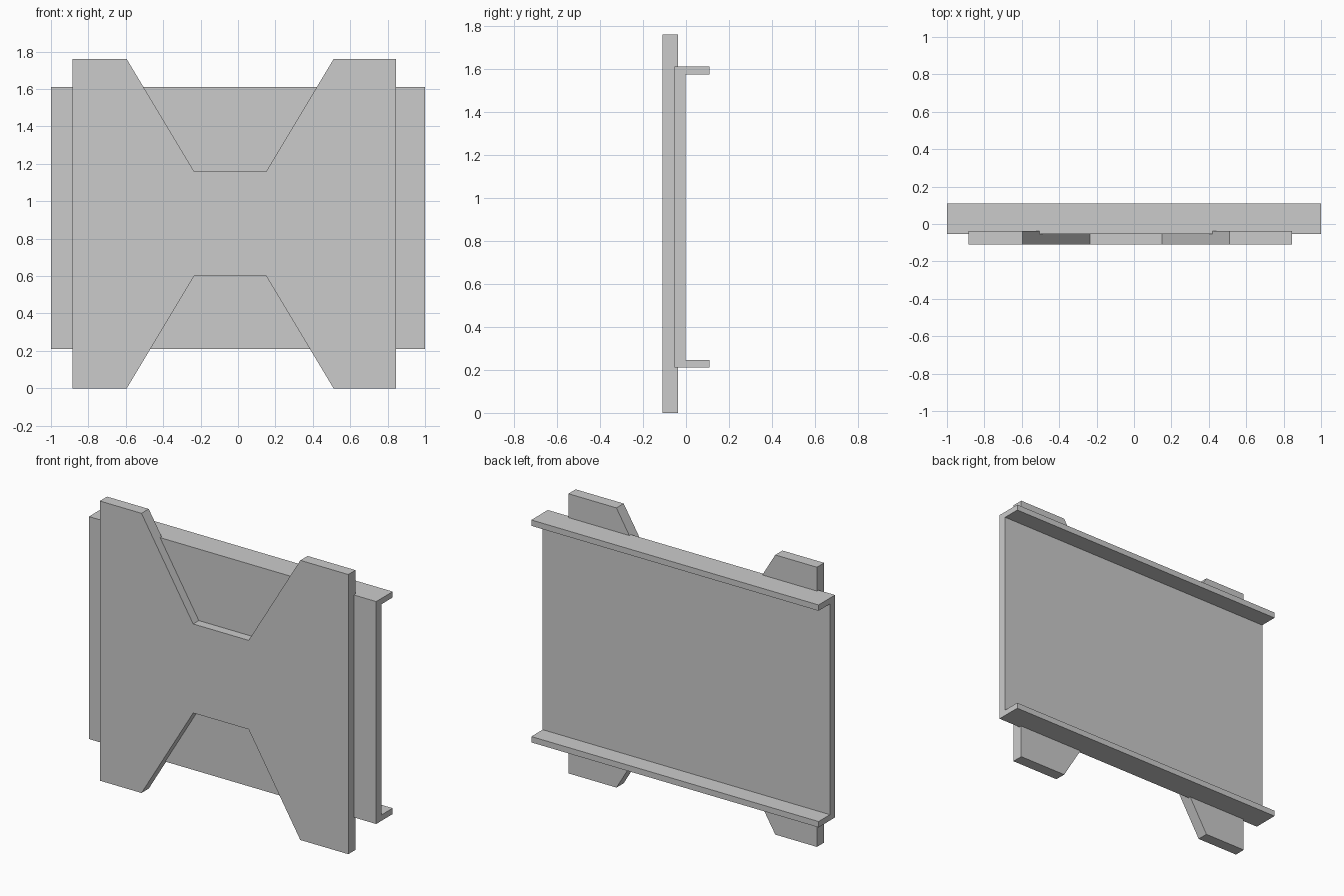
import bpy
import bmesh

cube = bpy.data.objects.get("Cube")
if cube:
    bpy.data.objects.remove(cube, do_unlink=True)

# Single plain grey
grey = bpy.data.materials.new("plain grey")
grey.use_nodes = True
colour = (0.6, 0.6, 0.6, 1)
grey.diffuse_color = colour
grey.node_tree.nodes["Principled BSDF"].inputs["Base Color"].default_value = colour


def extrude_profile(name, points, offset):
    """Make a solid by pushing a flat outline along an offset."""
    bm = bmesh.new()
    face = bm.faces.new([bm.verts.new(p) for p in points])
    result = bmesh.ops.extrude_face_region(bm, geom=[face])
    moved = [v for v in result["geom"] if isinstance(v, bmesh.types.BMVert)]
    bmesh.ops.translate(bm, verts=moved, vec=offset)
    bmesh.ops.recalc_face_normals(bm, faces=bm.faces)
    mesh = bpy.data.meshes.new(name)
    bm.to_mesh(mesh)
    bm.free()
    mesh.materials.append(grey)
    obj = bpy.data.objects.new(name, mesh)
    bpy.context.collection.objects.link(obj)
    return obj


# Front plate with a tapered notch in its top and bottom edges
CENTRE_X, HEIGHT = -0.02, 1.76
PLATE_FRONT, PLATE_BACK = -0.11, -0.038
half_top = [(-0.865, HEIGHT), (-0.553, HEIGHT), (-0.193, 1.16)]
top = half_top + [(-x, z) for x, z in reversed(half_top)]
half_bottom = [(0.865, 0), (0.51, 0), (0.147, 0.6)]
half_bottom = [(0.865, 0), (0.553, 0), (0.193, 0.6)]
bottom = half_bottom + [(-x, z) for x, z in reversed(half_bottom)]
outline = [(x + CENTRE_X, PLATE_FRONT, z) for x, z in top + bottom]
# Notches sit slightly left of the plate's middle
outline = [(x - 0.022 if abs(x - CENTRE_X) < 0.8 else x, y, z) for x, y, z in outline]
extrude_profile("front_plate", outline, (0, PLATE_BACK - PLATE_FRONT, 0))

# Rear channel: a flat web with a flange along its top and bottom
LOW, HIGH, LIP = 0.21, 1.61, 0.037
WEB_FRONT, WEB_BACK, FLANGE_BACK = -0.054, -0.003, 0.11
section = [
    (WEB_FRONT, LOW), (FLANGE_BACK, LOW), (FLANGE_BACK, LOW + LIP),
    (WEB_BACK, LOW + LIP), (WEB_BACK, HIGH - LIP), (FLANGE_BACK, HIGH - LIP),
    (FLANGE_BACK, HIGH), (WEB_FRONT, HIGH),
]
extrude_profile("rear_channel", [(-1, y, z) for y, z in section], (2, 0, 0))
